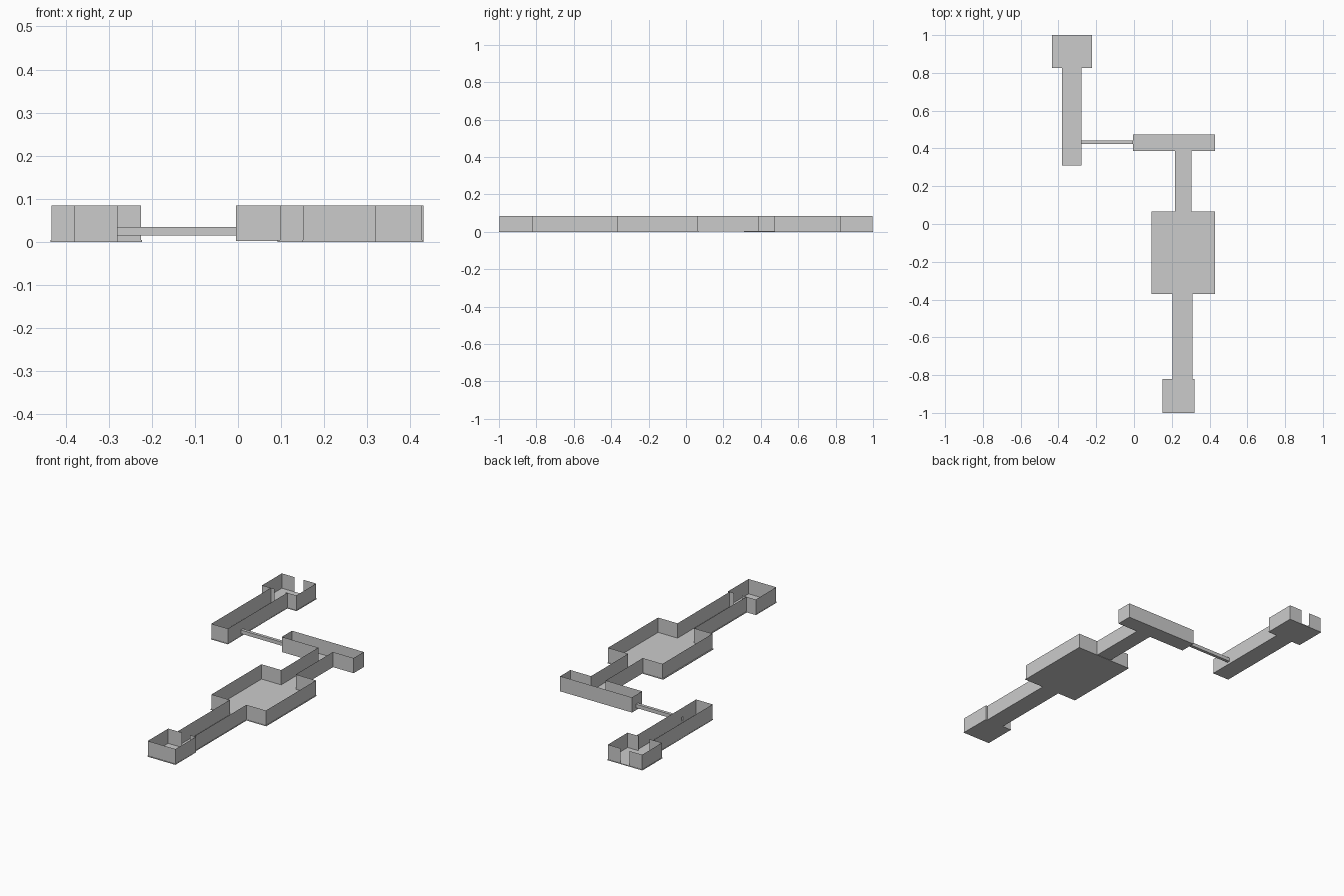
import bpy, bmesh

if "Cube" in bpy.data.objects:
    bpy.data.objects.remove(bpy.data.objects["Cube"])

TOP = 0.085
SLAB = 0.004


def finish(name, bm):
    me = bpy.data.meshes.new(name)
    bm.to_mesh(me)
    bm.free()
    ob = bpy.data.objects.new(name, me)
    bpy.context.collection.objects.link(ob)
    return ob


def walls(name, *paths, z0=0.002, z1=TOP):
    """Thin upright sheets following each open path of plan points."""
    bm = bmesh.new()
    for path in paths:
        low = [bm.verts.new((x, y, z0)) for x, y in path]
        high = [bm.verts.new((x, y, z1)) for x, y in path]
        for i in range(len(path) - 1):
            bm.faces.new((low[i], low[i + 1], high[i + 1], high[i]))
    return finish(name, bm)


def slab(name, x0, x1, y0, y1, z0=0.0, z1=SLAB, ends=True):
    """Box; ends=False leaves both x ends open, as in a duct."""
    bm = bmesh.new()
    bmesh.ops.create_cube(bm, size=1)
    for v in bm.verts:
        v.co = (x0 if v.co.x < 0 else x1,
                y0 if v.co.y < 0 else y1,
                z0 if v.co.z < 0 else z1)
    if not ends:
        bm.normal_update()
        bmesh.ops.delete(bm, geom=[f for f in bm.faces if abs(f.normal.x) > 0.9],
                         context='FACES_ONLY')
    return finish(name, bm)


# Floors
slab("entrance_floor", -0.435, -0.223, 0.825, 1.0)
slab("entrance_hall_floor", -0.381, -0.279, 0.31, 0.825)
slab("cross_room_floor", -0.005, 0.43, 0.387, 0.475, 0.002, 0.004)
slab("upper_hall_floor", 0.216, 0.305, 0.065, 0.387, 0.002, 0.004)
slab("main_room_floor", 0.092, 0.43, -0.37, 0.067)
slab("lower_hall_floor", 0.205, 0.311, -0.82, -0.37)
slab("end_room_floor", 0.15, 0.32, -1.0, -0.82)

# Entrance room with a doorway at the back and one into its hall
walls("entrance_walls",
      [(-0.355, 0.998), (-0.433, 0.998), (-0.433, 0.827), (-0.357, 0.827)],
      [(-0.303, 0.998), (-0.225, 0.998), (-0.225, 0.827), (-0.29, 0.827)])

# Entrance hall, with a small opening where the duct enters
DY0, DY1, DZ0, DZ1 = 0.424, 0.441, 0.015, 0.035
walls("entrance_hall_walls",
      [(-0.38, 0.827), (-0.38, 0.312), (-0.28, 0.312), (-0.28, DY0)],
      [(-0.28, DY1), (-0.28, 0.827)])
for name, a, b in (("duct_sill", 0.002, DZ0), ("duct_lintel", DZ1, TOP)):
    walls(name, [(-0.28, DY0), (-0.28, DY1)], z0=a, z1=b)
slab("crawl_duct", -0.28, -0.005, DY0, DY1, DZ0, DZ1, ends=False)

# Cross room, hall and main room form one continuous enclosure
walls("cross_room_walls",
      [(0.216, 0.387), (-0.005, 0.387), (-0.005, DY0)],
      [(-0.005, DY1), (-0.005, 0.475), (0.43, 0.475), (0.43, 0.387), (0.305, 0.387)])
for name, a, b in (("cross_sill", 0.002, DZ0), ("cross_lintel", DZ1, TOP)):
    walls(name, [(-0.005, DY0), (-0.005, DY1)], z0=a, z1=b)
for side, hall_x, room_x, low_x in (("left", 0.216, 0.097, 0.208),
                                    ("right", 0.305, 0.427, 0.309)):
    walls("main_walls_" + side,
          [(hall_x, 0.387), (hall_x, 0.065), (room_x, 0.065),
           (room_x, -0.368), (low_x, -0.368), (low_x, -0.82)])

# End room with a narrow doorway
walls("end_room_walls",
      [(0.235, -0.82), (0.151, -0.82), (0.151, -0.997),
       (0.319, -0.997), (0.319, -0.82), (0.282, -0.82)])
